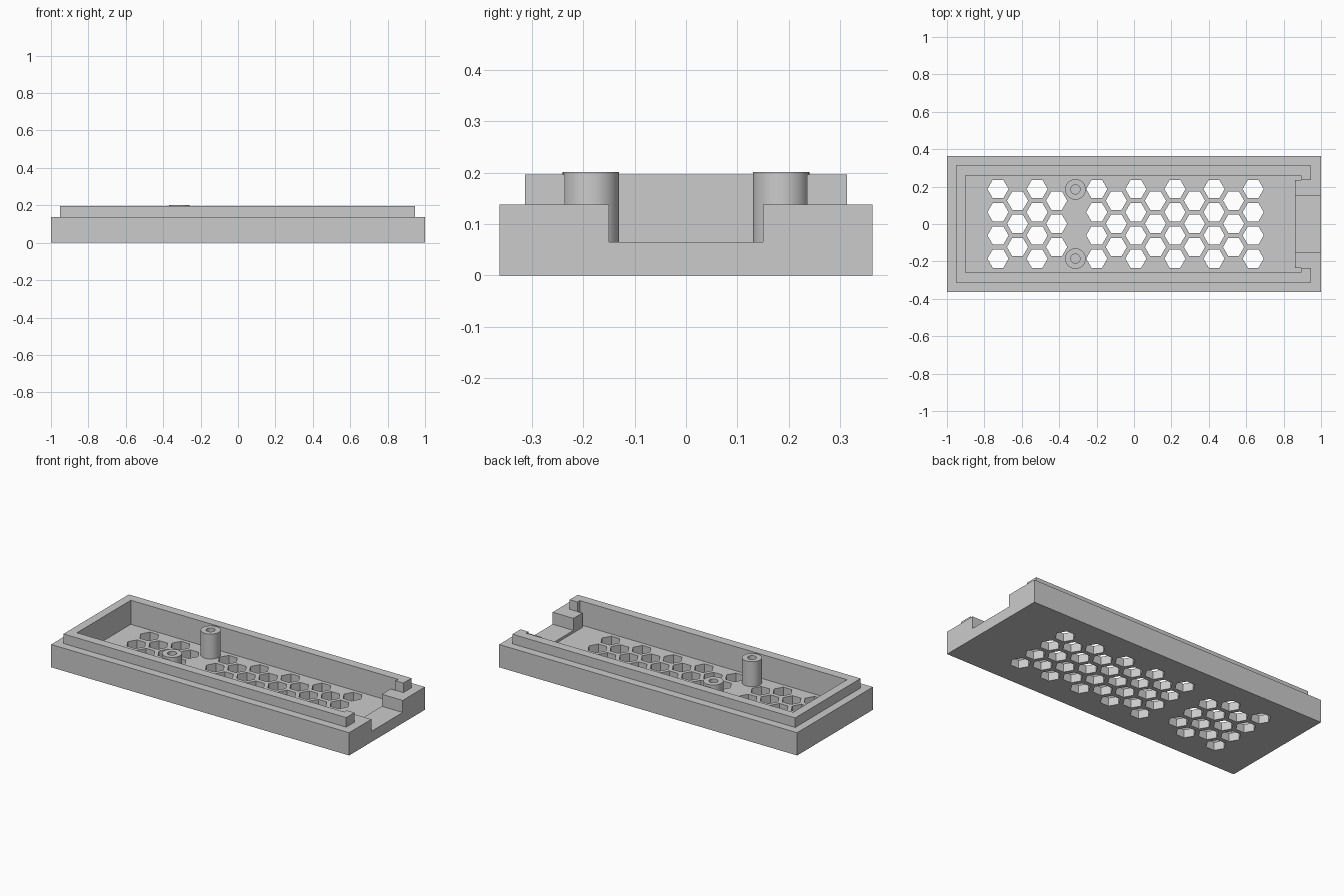
import bpy, bmesh
from math import cos, sin, pi, radians

cube = bpy.data.objects.get("Cube")
if cube:
    bpy.data.objects.remove(cube, do_unlink=True)

grey = bpy.data.materials.new("light grey")
grey.use_nodes = True
grey.diffuse_color = (0.6, 0.6, 0.6, 1)
grey.node_tree.nodes["Principled BSDF"].inputs["Base Color"].default_value = (0.6, 0.6, 0.6, 1)


def rect(x0, x1, y):
    return [(x0, -y), (x1, -y), (x1, y), (x0, y)]


def ring(x, y, r, n):
    return [(x + r * cos(2 * pi * i / n), y + r * sin(2 * pi * i / n)) for i in range(n)]


def prisms(name, outlines, z0, z1):
    """Extrude each counter-clockwise outline from z0 to z1 into one object."""
    bm = bmesh.new()
    for pts in outlines:
        low = [bm.verts.new((x, y, z0)) for x, y in pts]
        high = [bm.verts.new((x, y, z1)) for x, y in pts]
        bm.faces.new(low[::-1])
        bm.faces.new(high)
        n = len(pts)
        for i in range(n):
            j = (i + 1) % n
            bm.faces.new((low[i], low[j], high[j], high[i]))
    mesh = bpy.data.meshes.new(name)
    bm.to_mesh(mesh)
    bm.free()
    mesh.materials.append(grey)
    obj = bpy.data.objects.new(name, mesh)
    bpy.context.collection.objects.link(obj)
    return obj


def combine(target, tool, operation):
    """Apply a boolean and discard the tool."""
    mod = target.modifiers.new("cut", "BOOLEAN")
    mod.operation, mod.object, mod.solver = operation, tool, "EXACT"
    bpy.context.view_layer.objects.active = target
    bpy.ops.object.modifier_apply(modifier=mod.name)
    bpy.data.objects.remove(tool, do_unlink=True)


FLOOR, RIM, LIP, TOP = 0.05, 0.138, 0.196, 0.201

# Tray with a raised inner lip
tray = prisms("tray", [rect(-1, 1, 0.363)], 0, RIM)
combine(tray, prisms("lip", [rect(-0.952, 0.945, 0.313)], 0.02, LIP), "UNION")

# Cavity, stepped around the thicker end wall
cavity = [(-0.9, -0.258), (0.893, -0.258), (0.893, -0.235), (0.86, -0.235),
          (0.86, 0.235), (0.893, 0.235), (0.893, 0.258), (-0.9, 0.258)]
combine(tray, prisms("cavity", [cavity], FLOOR, 0.3), "DIFFERENCE")

# Gap in the lip and the connector notch below it
combine(tray, prisms("lip_gap", [rect(0.8, 1.1, 0.235)], RIM, 0.3), "DIFFERENCE")
combine(tray, prisms("notch", [rect(0.8, 1.1, 0.15)], 0.065, 0.3), "DIFFERENCE")

# Two honeycomb vent groups through the floor
hexes = []
for start, columns in ((-0.727, 4), (-0.199, 9)):
    for c in range(columns):
        rows = 4 - c % 2
        for r in range(rows):
            hexes.append(ring(start + c * 0.1045, (r - (rows - 1) / 2) * 0.124 + 0.001, 0.0565, 6))
combine(tray, prisms("vents", hexes, -0.1, 0.1), "DIFFERENCE")

# Two hollow screw posts
for side, name in ((-1, "right_post"), (1, "left_post")):
    x, y = -0.313, side * 0.185
    post = prisms(name, [ring(x, y, 0.055, 40)], FLOOR - 0.01, TOP)
    combine(post, prisms("bore", [ring(x, y, 0.025, 32)], FLOOR, 0.3), "DIFFERENCE")
    bpy.ops.object.select_all(action="DESELECT")
    post.select_set(True)
    bpy.context.view_layer.objects.active = post
    bpy.ops.object.shade_smooth_by_angle(angle=radians(30))
